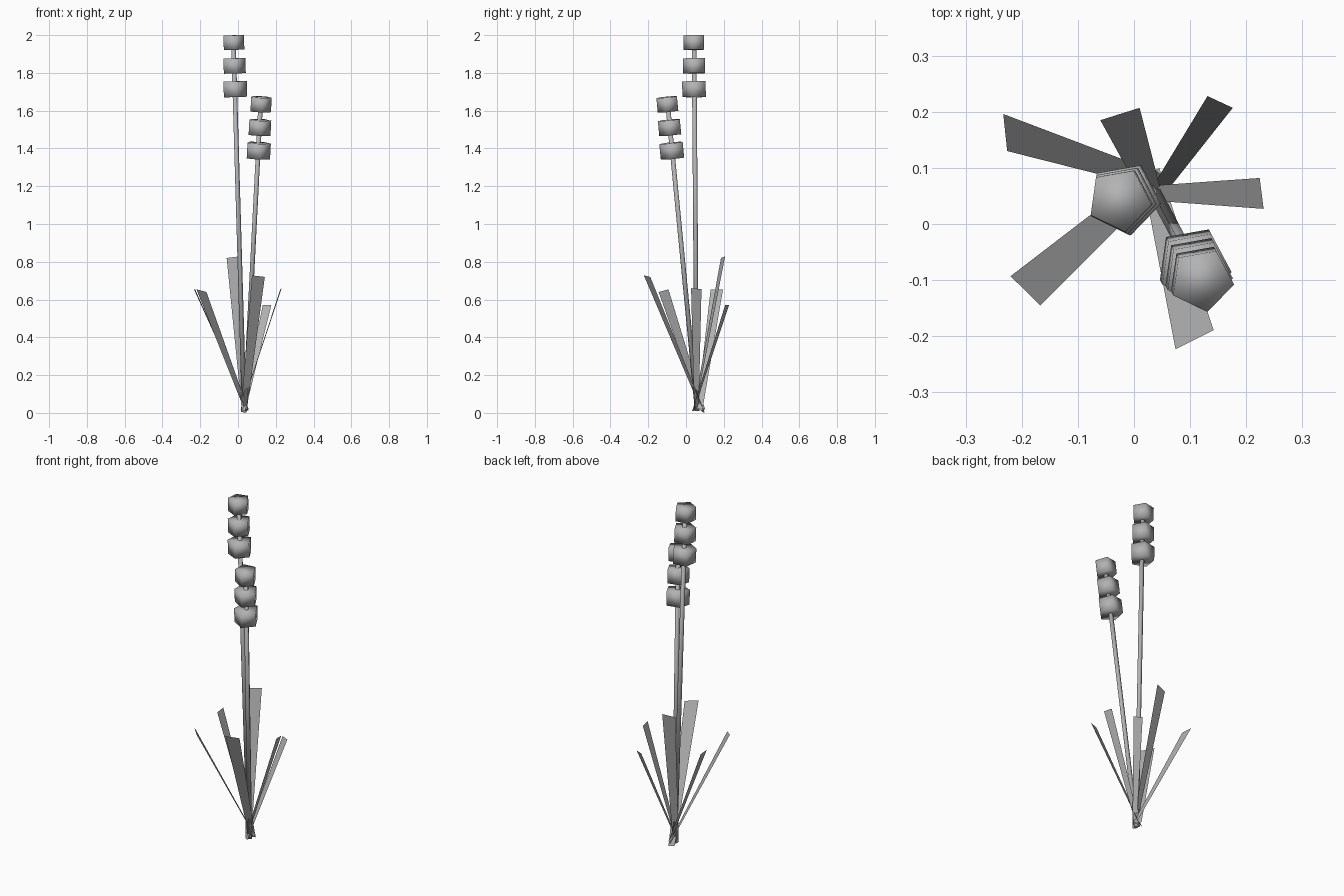
import bpy, bmesh
from math import radians
from mathutils import Vector, Matrix

if "Cube" in bpy.data.objects:
    bpy.data.objects.remove(bpy.data.objects["Cube"], do_unlink=True)

# One plain grey for the whole plant
grey = bpy.data.materials.new("plain_grey")
grey.use_nodes = True
colour = (0.45, 0.45, 0.45, 1)
grey.diffuse_color = colour
grey.node_tree.nodes["Principled BSDF"].inputs["Base Color"].default_value = colour


def finish(name, bm, smooth):
    mesh = bpy.data.meshes.new(name)
    for face in bm.faces:
        face.smooth = smooth
    bm.to_mesh(mesh)
    bm.free()
    mesh.materials.append(grey)
    obj = bpy.data.objects.new(name, mesh)
    bpy.context.collection.objects.link(obj)


def prism(name, start, end, radius):
    """Five-sided, smooth-shaded prism running from start to end."""
    axis = end - start
    tilt = Vector((0, 0, 1)).rotation_difference(axis).to_matrix().to_4x4()
    place = Matrix.Translation((start + end) / 2) @ tilt
    bm = bmesh.new()
    bmesh.ops.create_cone(bm, cap_ends=True, segments=5, radius1=radius,
                          radius2=radius, depth=axis.length)
    # Turn one corner to the shared heading before tilting
    corner = bm.verts[:][0].co
    heading = Vector((1, 0)).angle_signed(corner.xy)
    spin = Matrix.Rotation(radians(64) + heading, 4, "Z")
    bmesh.ops.transform(bm, matrix=place @ spin, verts=bm.verts)
    finish(name, bm, True)


def flower(name, base, tip):
    """Leaning stem with three beads, growing slightly larger downwards."""
    base, tip = Vector(base), Vector(tip)
    up = (tip - base).normalized()
    prism(name + "_stem", base, tip - up * 0.02, 0.013)
    for i in range(3):
        top = tip - up * 0.122 * i
        prism(f"{name}_bead_{i + 1}", top - up * (0.077 + 0.003 * i), top,
              0.058 + 0.004 * i)


def leaf(name, base, corner_a, corner_b):
    """Flat blade that narrows from its cut tip down to the base."""
    base, a, b = Vector(base), Vector(corner_a), Vector(corner_b)
    half = (b - a) * 0.22
    bm = bmesh.new()
    bm.faces.new([bm.verts.new(p) for p in (base - half, base + half, b, a)])
    finish(name, bm, False)


flower("tall_flower", (0.032, 0.058, 0.01), (-0.026, 0.043, 1.999))
flower("short_flower", (0.036, 0.06, 0.01), (0.121, -0.1, 1.672))

# Ring of six leaves, each given by base centre and two tip corners
leaves = [
    ((0.055, 0.073, 0.02), (-0.233, 0.196, 0.654), (-0.226, 0.13, 0.652)),
    ((0.045, 0.09, 0.015), (-0.22, -0.093, 0.654), (-0.167, -0.145, 0.64)),
    ((0.035, 0.045, 0.02), (-0.06, 0.185, 0.82), (0.01, 0.207, 0.829)),
    ((0.028, 0.037, 0.01), (0.131, 0.228, 0.572), (0.176, 0.207, 0.57)),
    ((0.015, 0.055, 0.015), (0.224, 0.082, 0.655), (0.231, 0.027, 0.66)),
    ((0.03, 0.092, 0.003), (0.074, -0.223, 0.728), (0.142, -0.189, 0.72)),
]
for i, points in enumerate(leaves):
    leaf(f"leaf_{i + 1}", *points)
